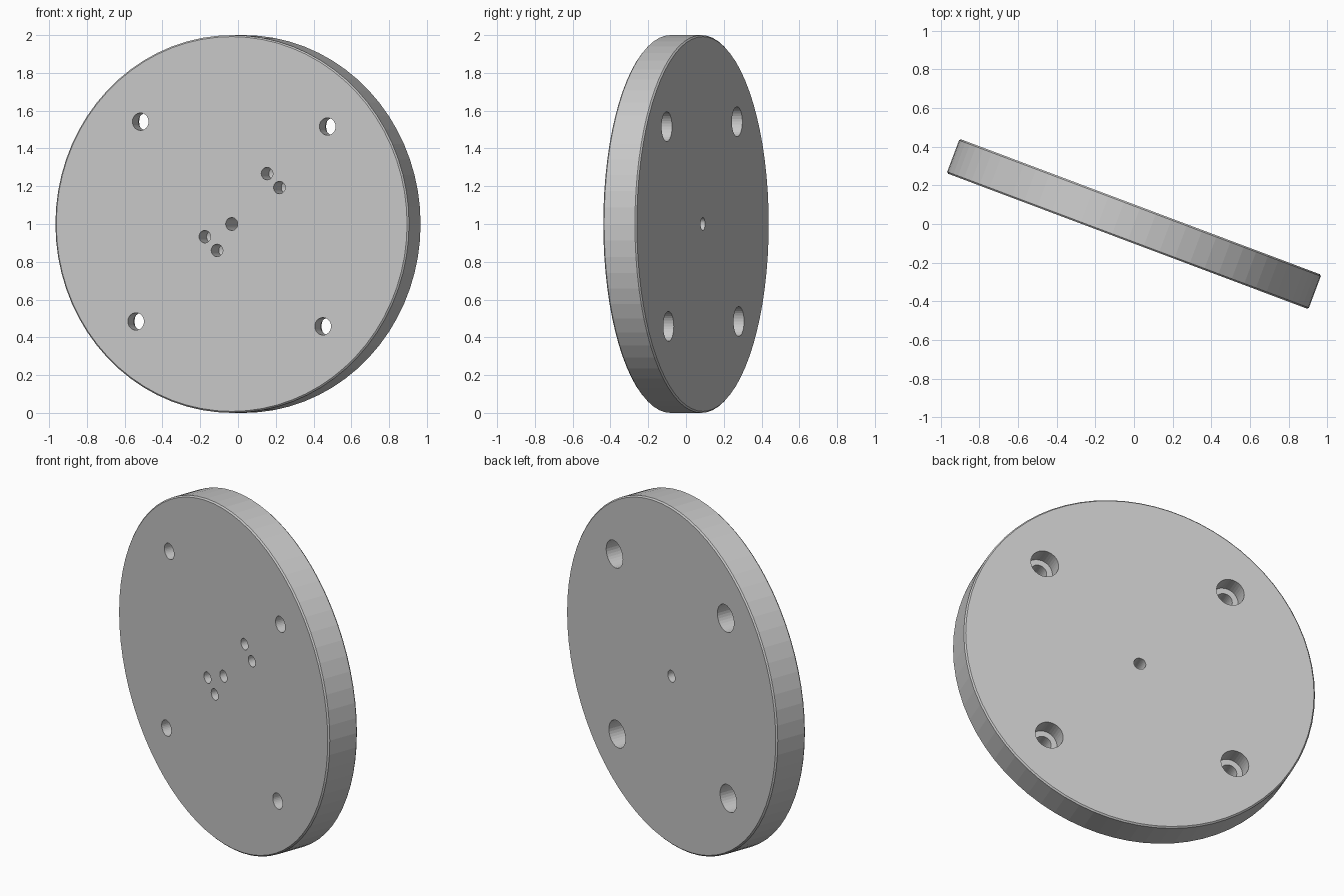
import bpy
import bmesh
from math import sin, cos, pi, radians

if "Cube" in bpy.data.objects:
    bpy.data.objects.remove(bpy.data.objects["Cube"], do_unlink=True)

TURN = radians(-20.6)   # plate is turned about the vertical axis
HALF = 0.095            # half of the plate thickness
RIM = 0.008             # small edge chamfer

metal = bpy.data.materials.new("light_grey_metal")
metal.use_nodes = True
grey = (0.58, 0.58, 0.58, 1)
metal.diffuse_color = grey
metal.node_tree.nodes["Principled BSDF"].inputs["Base Color"].default_value = grey


def lathe(bm, profile, sides, u=0, v=0):
    """Closed solid from (radius, depth) pairs turned about the y axis at (u, v)."""
    rings = []
    for r, y in profile:
        angles = [2 * pi * i / sides for i in range(sides)]
        rings.append([bm.verts.new((u + r * cos(a), y, v + r * sin(a))) for a in angles])
    for a, b in zip(rings, rings[1:]):
        for i in range(sides):
            j = (i + 1) % sides
            bm.faces.new((a[i], a[j], b[j], b[i]))
    bm.faces.new(rings[0])
    bm.faces.new(rings[-1])


def finish(bm, name):
    bmesh.ops.recalc_face_normals(bm, faces=bm.faces)
    mesh = bpy.data.meshes.new(name)
    bm.to_mesh(mesh)
    bm.free()
    mesh.materials.append(metal)
    obj = bpy.data.objects.new(name, mesh)
    bpy.context.collection.objects.link(obj)
    obj.rotation_euler.z = TURN
    obj.location.z = 1
    return obj


# Round plate with chamfered edges
bm = bmesh.new()
lathe(bm, [(1 - RIM, -HALF), (1, RIM - HALF), (1, HALF - RIM), (1 - RIM, HALF)], 72)
plate = finish(bm, "round_plate")

bm = bmesh.new()
OUT = HALF + 0.05
# Four bolt holes, counterbored from the back
for k in range(4):
    a = radians(43.6 + 90 * k)
    lathe(bm, [(0.046, -OUT), (0.046, -0.005), (0.079, -0.005), (0.079, OUT)],
          32, 0.748 * cos(a), 0.748 * sin(a))
# Central through hole
lathe(bm, [(0.034, -OUT), (0.034, OUT)], 32)
# Two pairs of blind drilled holes with conical bottoms
for u, v in ((0.2, 0.267), (0.27, 0.193), (-0.152, -0.067), (-0.083, -0.14)):
    lathe(bm, [(0.033, -OUT), (0.033, 0.02), (0.001, 0.038)], 32, u, v)
cutter = finish(bm, "hole_cutter")
cutter.hide_render = True

# Cut the holes, then discard the cutter
cut = plate.modifiers.new("holes", "BOOLEAN")
cut.operation = "DIFFERENCE"
cut.solver = "EXACT"
cut.object = cutter
bpy.context.view_layer.objects.active = plate
plate.select_set(True)
bpy.ops.object.modifier_apply(modifier=cut.name)
bpy.data.objects.remove(cutter, do_unlink=True)
